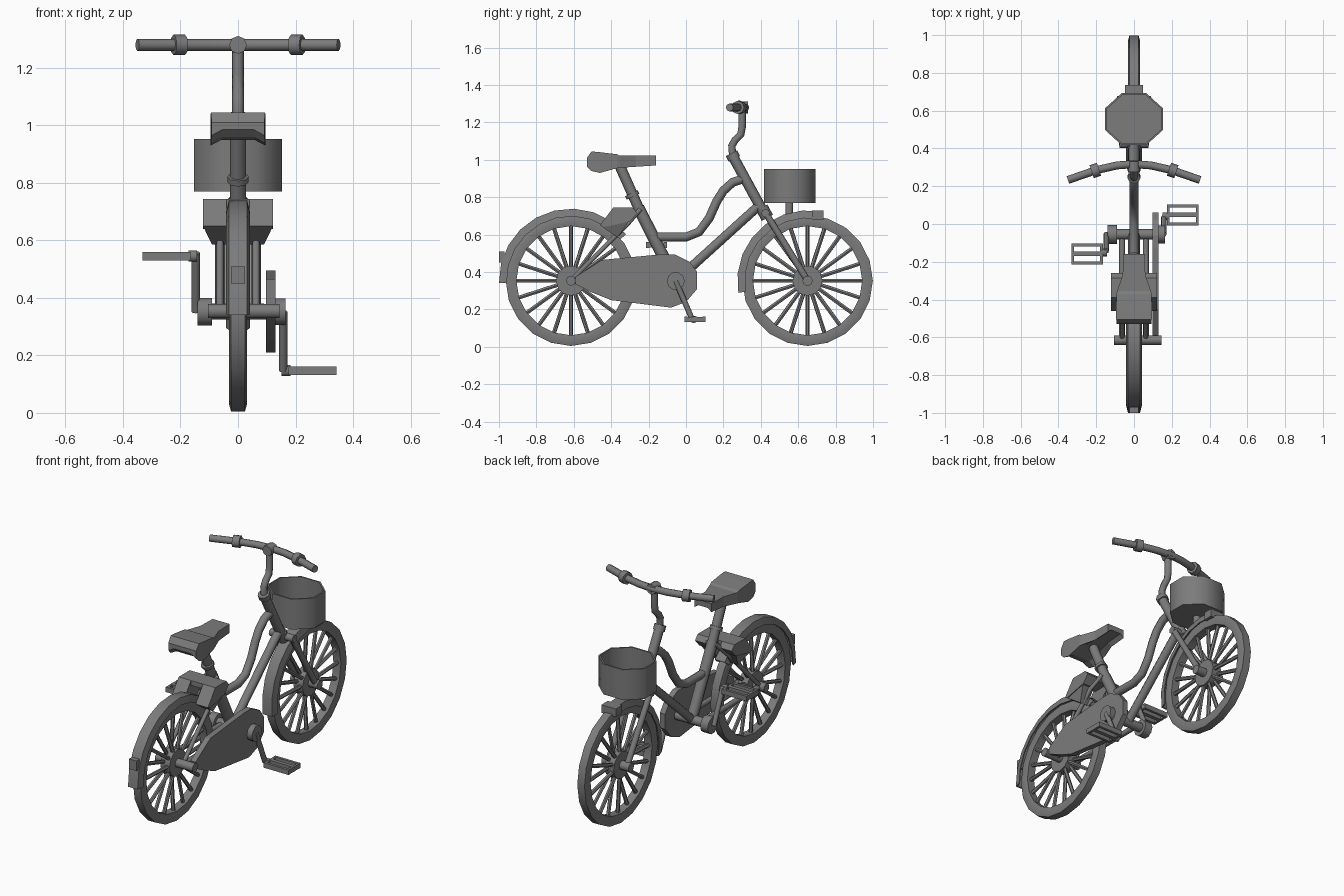
import bpy, bmesh, math
from mathutils import Vector

if "Cube" in bpy.data.objects:
    bpy.data.objects.remove(bpy.data.objects["Cube"])

REAR, FRONT, AXZ = -0.615, 0.65, 0.354      # wheel centres (y) and axle height
BB = (-0.055, 0.352)                        # crank centre (y, z)


def add_mesh(name, verts, faces):
    me = bpy.data.meshes.new(name)
    me.from_pydata([tuple(v) for v in verts], [], faces)
    bm = bmesh.new()
    bm.from_mesh(me)
    bmesh.ops.recalc_face_normals(bm, faces=bm.faces)
    bm.to_mesh(me)
    bm.free()
    ob = bpy.data.objects.new(name, me)
    bpy.context.collection.objects.link(ob)
    return ob


def loft(name, rings, cyclic=False):
    """Skin a list of equal closed rings, capping the ends unless cyclic."""
    n, m = len(rings[0]), len(rings)
    verts = [v for ring in rings for v in ring]
    faces = []
    for i in range(m if cyclic else m - 1):
        a, b = i * n, (i + 1) % m * n
        faces += [(a + j, a + (j + 1) % n, b + (j + 1) % n, b + j) for j in range(n)]
    if not cyclic:
        faces += [tuple(range(n)), tuple(range((m - 1) * n, m * n))]
    return add_mesh(name, verts, faces)


def revolve(name, profile, cy, a0=0, a1=360, n=20):
    """Sweep an (x, radius) section about a wheel axle."""
    full = a1 - a0 == 360
    rings = []
    for i in range(n if full else n + 1):
        a = math.radians(a0 + (a1 - a0) * i / n)
        rings.append([(x, cy + r * math.cos(a), AXZ + r * math.sin(a)) for x, r in profile])
    return loft(name, rings, full)


def tube(name, pts, r, res=2):
    cu = bpy.data.curves.new(name, 'CURVE')
    cu.dimensions = '3D'
    cu.bevel_depth, cu.bevel_resolution, cu.use_fill_caps = r, res, True
    sp = cu.splines.new('POLY')
    sp.points.add(len(pts) - 1)
    for p, co in zip(sp.points, pts):
        p.co = (*co, 1)
    tmp = bpy.data.objects.new(name + "_path", cu)
    bpy.context.collection.objects.link(tmp)
    bpy.context.view_layer.update()
    me = bpy.data.meshes.new_from_object(tmp.evaluated_get(bpy.context.evaluated_depsgraph_get()))
    bpy.data.objects.remove(tmp)
    ob = bpy.data.objects.new(name, me)
    bpy.context.collection.objects.link(ob)
    return ob


def mid_tube(name, yz, r):
    return tube(name, [(0, y, z) for y, z in yz], r)


def axle(name, x0, x1, y, z, r, res=3):
    return tube(name, [(x0, y, z), (x1, y, z)], r, res)


def prism(name, yz, x0, x1):
    return loft(name, [[(x, y, z) for y, z in yz] for x in (x0, x1)])


def box(name, x0, x1, y0, y1, z0, z1):
    return prism(name, [(y0, z0), (y1, z0), (y1, z1), (y0, z1)], x0, x1)


# Wheels: tyre, hub, spokes
TYRE = [(-.031, .325), (-.024, .349), (.024, .349), (.031, .325), (.025, .292), (-.025, .292)]
for tag, cy in (("rear", REAR), ("front", FRONT)):
    revolve(tag + "_tyre", TYRE, cy)
    axle(tag + "_hub", -.03, .03, cy, AXZ, .08, 4)
    for i in range(20):
        a = math.radians(18 * i + 90)
        d = Vector((0, math.cos(a), math.sin(a)))
        c = Vector((0, cy, AXZ))
        s = .014 if i % 2 else -.014
        tube(f"{tag}_spoke_{i}", [c + d * .06 + Vector((s, 0, 0)), c + d * .3], .0115, 1)
axle("rear_axle", -.105, .145, REAR, AXZ, .026)
axle("front_axle", -.09, .09, FRONT, AXZ, .027)

# Mudguards: bent channel section
GUARD = [(-.042, .335), (-.032, .376), (.032, .376), (.042, .335),
         (.036, .335), (.027, .366), (-.027, .366), (-.036, .335)]
revolve("rear_mudguard", [(x, r + .009) for x, r in GUARD], REAR, 40, 182, 9)
revolve("front_mudguard", GUARD, FRONT, 78, 190, 7)
box("mudguard_tip", -.048, .048, .675, .735, .68, .728)
box("rear_reflector", -.025, .025, -1.0, -.97, .45, .51)

# Rear wheel housing straddling the tyre
box("housing_top", -.12, .12, -.39, -.285, .715, .744)
for s, tag in ((1, "right"), (-1, "left")):
    up = [(-.46, .65), (-.39, .744), (-.285, .744), (-.26, .715), (-.30, .67), (-.44, .64)]
    low = [(-.46, .65), (-.30, .68), (-.365, .585)]
    prism("housing_upper_" + tag, up, s * .04, s * .122)
    loft("housing_lower_" + tag, [[(s * .04, y, z) for y, z in low],
                                  [(s * (.122 if z > .6 else .09), y, z) for y, z in low]])

# Frame tubes
mid_tube("seat_tube", [(-.255, .745), BB], .032)
mid_tube("seat_post", [(-.355, .97), (-.25, .735)], .028)
mid_tube("seat_clamp", [(-.292, .822), (-.283, .803)], .037)
mid_tube("step_through_tube", [(.31, .90), (.25, .88), (.20, .835), (.165, .78), (.125, .69),
                               (.07, .615), (0, .587), (-.17, .587)], .024)
mid_tube("down_tube", [(.39, .755), BB], .025)
mid_tube("head_tube", [(.25, 1.02), (.425, .70)], .028)
mid_tube("head_collar", [(.243, 1.035), (.258, 1.005)], .034)
mid_tube("lower_collar", [(.405, .745), (.435, .69)], .034)
axle("fork_crown", -.078, .078, .425, .715, .022)
for s, tag in ((1, "right"), (-1, "left")):
    tube("fork_blade_" + tag, [(s * .062, .42, .725), (s * .062, FRONT, AXZ)], .018)
    tube("seat_stay_" + tag, [(s * .03, -.245, .735), (s * .063, -.31, .66), (s * .063, REAR, AXZ)], .013)
    tube("chain_stay_" + tag, [(s * .063, BB[0], BB[1]), (s * .063, REAR, AXZ)], .016)

# Stem and handlebar
mid_tube("stem", [(.25, 1.02), (.245, 1.075), (.262, 1.105), (.293, 1.135), (.3, 1.175), (.3, 1.28)], .02)
half = [(.09, .31), (.2, .285), (.35, .233)]
bar = [(-x, y) for x, y in reversed(half)] + [(0, .317)] + half
tube("handlebar", [(x, y, 1.28) for x, y in bar], .021)
mid_tube("stem_clamp", [(.275, 1.28), (.332, 1.28)], .031)
for s, tag in ((1, "right"), (-1, "left")):
    tube("grip_collar_" + tag, [(s * .185, .29, 1.28), (s * .224, .277, 1.28)], .036)

# Saddle: arched underside, thick rear, narrow nose (y, half width, bottom, top)
rings = []
for y, w, b, t in [(-.53, .092, .965, 1.01), (-.505, .094, .94, 1.045), (-.46, .095, .93, 1.041),
                   (-.37, .093, .955, 1.03), (-.355, .09, .957, 1.022), (-.27, .06, .963, 1.022),
                   (-.16, .057, .97, 1.022)]:
    rings.append([(-w, y, b), (-w * .6, y, b + .02), (w * .6, y, b + .02),
                  (w, y, b), (w, y, t), (-w, y, t)])
loft("saddle", rings)


# Octagonal open basket with its post
def octagon(w, d, z):
    k = .42
    return [(x * w, .555 + y * d, z) for x, y in
            [(1, k), (k, 1), (-k, 1), (-1, k), (-1, -k), (-k, -1), (k, -1), (1, -k)]]


loft("basket", [octagon(.153, .138, .77), octagon(.153, .138, .952),
                octagon(.144, .129, .952), octagon(.144, .129, .785)])
mid_tube("basket_post", [(.552, .69), (.552, .775)], .021)

# Chain case and bottom bracket
prism("chain_case", [(-.59, .375), (-.45, .465), (-.13, .495), (-.06, .495), (.02, .455), (.06, .40),
                     (.06, .31), (.0, .24), (-.08, .21), (-.40, .25), (-.50, .29), (-.59, .335)], .097, .131)
axle("bottom_bracket", -.1, .165, BB[0], BB[1], .028)
axle("bracket_cap_left", -.14, -.09, BB[0], BB[1], .05)
axle("bracket_cap_right", .13, .165, BB[0], BB[1], .048)

# Cranks and slotted pedals, half a turn apart
for s, tag in ((1, "right"), (-1, "left")):
    ey, ez = BB[0] + s * .088, BB[1] - s * .205
    x = .157 if s > 0 else -.147
    tube("crank_" + tag, [(x, *BB), (x, ey, ez)], .015)
    py, x0, x1 = BB[0] + s * .103, x + s * .018, x + s * .185
    z = ez if s > 0 else ez - .012
    axle("pedal_spindle_" + tag, x - s * .005, x + s * .025, ey + s * .008, z, .02)
    for k, (dy, w) in enumerate(((-.048, .008), (0, .012), (.048, .008))):
        box(f"pedal_bar_{tag}_{k}", x0, x1, py + dy - w, py + dy + w, z - .015, z + .015)
    for k, xe in enumerate((x0, x1 - s * .014)):
        box(f"pedal_end_{tag}_{k}", xe, xe + s * .014, py - .055, py + .055, z - .014, z + .014)

# Dark grey finish, smooth round parts with sharp edges kept
mat = bpy.data.materials.new("dark_grey")
mat.diffuse_color = (.2, .2, .2, 1)
mat.use_nodes = True
mat.node_tree.nodes["Principled BSDF"].inputs["Base Color"].default_value = mat.diffuse_color
for ob in bpy.context.collection.objects:
    ob.data.materials.clear()
    ob.data.materials.append(mat)
    ob.select_set(True)
    bpy.context.view_layer.objects.active = ob
bpy.ops.object.shade_smooth_by_angle(angle=math.radians(50))
for ob in bpy.data.objects:
    if ob.name.startswith(("saddle", "housing", "chain_case")):
        ob.data.shade_flat()
